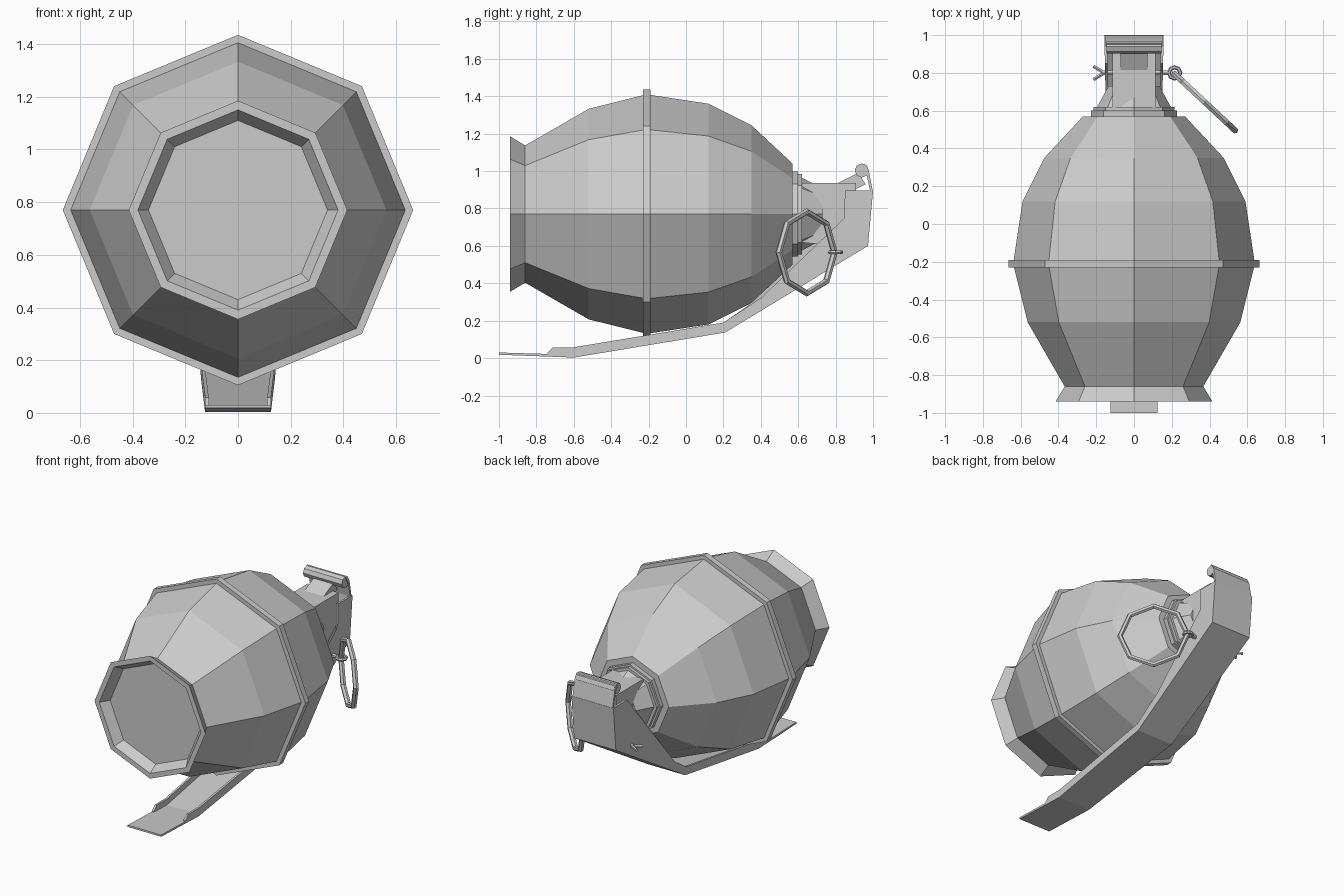
import bpy, bmesh, math
from mathutils import Matrix, Vector

if "Cube" in bpy.data.objects:
    bpy.data.objects.remove(bpy.data.objects["Cube"])

grey = bpy.data.materials.new("plain_grey")
grey.use_nodes = True
grey.diffuse_color = (0.6, 0.6, 0.6, 1)
grey.node_tree.nodes["Principled BSDF"].inputs["Base Color"].default_value = (0.6, 0.6, 0.6, 1)

AXIS_Z = 0.77


def finish(name, bm):
    bmesh.ops.recalc_face_normals(bm, faces=bm.faces)
    mesh = bpy.data.meshes.new(name)
    bm.to_mesh(mesh)
    bm.free()
    mesh.materials.append(grey)
    obj = bpy.data.objects.new(name, mesh)
    bpy.context.collection.objects.link(obj)
    return obj


def turned(name, profile, sides=8):
    """Solid of revolution about the y axis from (y, radius) pairs."""
    bm = bmesh.new()
    rings = []
    for y, r in profile:
        angles = [math.tau * i / sides for i in range(sides)]
        rings.append([bm.verts.new((r * math.sin(a), y, AXIS_Z + r * math.cos(a))) for a in angles])
    for a, b in zip(rings, rings[1:]):
        for i in range(sides):
            j = (i + 1) % sides
            bm.faces.new((a[i], a[j], b[j], b[i]))
    bm.faces.new(rings[0])
    bm.faces.new(rings[-1])
    return finish(name, bm)


def slab(name, outline, x0, x1):
    """Side outline of (y, z) points spanned between two x limits, given as functions of y."""
    bm = bmesh.new()
    a = [bm.verts.new((x0(y), y, z)) for y, z in outline]
    b = [bm.verts.new((x1(y), y, z)) for y, z in outline]
    n = len(outline)
    for i in range(n):
        j = (i + 1) % n
        bm.faces.new((a[i], a[j], b[j], b[i]))
    caps = [bm.faces.new(a), bm.faces.new(b)]
    bmesh.ops.triangulate(bm, faces=caps)
    return finish(name, bm)


def rod(name, start, end, radius, sides=8):
    start, end = Vector(start), Vector(end)
    d = end - start
    m = Matrix.Translation((start + end) / 2) @ d.to_track_quat("Z", "Y").to_matrix().to_4x4()
    bm = bmesh.new()
    bmesh.ops.create_cone(bm, cap_ends=True, segments=sides, radius1=radius, radius2=radius,
                          depth=d.length, matrix=m)
    return finish(name, bm)


def hoop(name, centre, major, minor, rotation, minor_sides):
    bpy.ops.mesh.primitive_torus_add(location=centre, rotation=rotation, major_radius=major,
                                     minor_radius=minor, major_segments=8, minor_segments=minor_sides)
    obj = bpy.context.object
    obj.name = name
    obj.data.materials.append(grey)
    obj.data.shade_flat()


# Barrel-shaped body with a recessed front end
turned("body", [(-0.88, 0.34), (-0.94, 0.38), (-0.94, 0.415), (-0.86, 0.367), (-0.52, 0.563),
                (-0.21, 0.64), (0.12, 0.59), (0.35, 0.475), (0.57, 0.27)])
turned("middle_band", [(-0.23, 0.6), (-0.23, 0.665), (-0.19, 0.665), (-0.19, 0.6)])

# Collar and tapered neck
turned("collar", [(0.55, 0.228), (0.6, 0.228), (0.6, 0.215), (0.62, 0.215)])
turned("neck", [(0.6, 0.2), (0.62, 0.195), (0.73, 0.135)])

# Fuze block and the horn that carries the hinge
slab("fuze_block", [(0.6, 0.62), (0.8, 0.6), (0.91, 0.7), (0.91, 0.937), (0.6, 0.937)],
     lambda y: -0.115, lambda y: 0.115)
slab("hinge_horn", [(0.8, 0.93), (0.92, 0.99), (0.96, 0.93), (0.9, 0.9)],
     lambda y: -0.072, lambda y: 0.072)
rod("hinge_tube", (-0.145, 0.94, 1.003), (0.145, 0.94, 1.003), 0.038)


# Folded sheet lever: outer plate, side flanges and hinge tab
def half_width(y):
    return 0.125 + 0.032 * max(0, (y + 0.6) / 1.6)


OUTER = [(-1, 0.018), (-0.6, 0.003), (0.21, 0.137), (0.973, 0.6), (1, 0.895)]
INNER = [(0.985, 0.895), (0.958, 0.608), (0.205, 0.152), (-0.6, 0.018), (-1, 0.03)]
slab("lever_plate", OUTER + INNER, lambda y: -half_width(y), half_width)

FLANGE = [(-0.74, 0.01), (-0.6, 0.004), (0.21, 0.138), (0.972, 0.601), (0.999, 0.895), (0.85, 0.895),
          (0.845, 0.72), (0.8, 0.6), (0.7, 0.52), (0.2, 0.19), (-0.6, 0.058), (-0.71, 0.058),
          (-0.74, 0.028)]
for side, s in (("left", 1), ("right", -1)):
    slab("lever_flange_" + side, FLANGE, lambda y: s * (half_width(y) - 0.014), lambda y: s * half_width(y))
slab("lever_hinge_tab", [(0.999, 0.89), (0.978, 1.0), (0.955, 1.04), (0.94, 1.03), (0.964, 0.99), (0.985, 0.89)],
     lambda y: -0.15, lambda y: 0.15)

# Safety pin with split end, eye and pull ring
PIN_Y, PIN_Z = 0.8, 0.565
rod("pin_shaft", (-0.17, PIN_Y, PIN_Z), (0.18, PIN_Y, PIN_Z), 0.014, 6)
for label, s in (("back", 1), ("front", -1)):
    rod("pin_prong_" + label, (-0.165, PIN_Y + s * 0.005, PIN_Z), (-0.215, PIN_Y + s * 0.035, PIN_Z), 0.01, 6)
hoop("pin_eye", (0.215, PIN_Y, PIN_Z), 0.03, 0.011, (0, 0, 0), 6)
hoop("pull_ring", (0.375, 0.645, PIN_Z), 0.218, 0.018, (math.pi / 2, 0, math.radians(-43)), 6)
